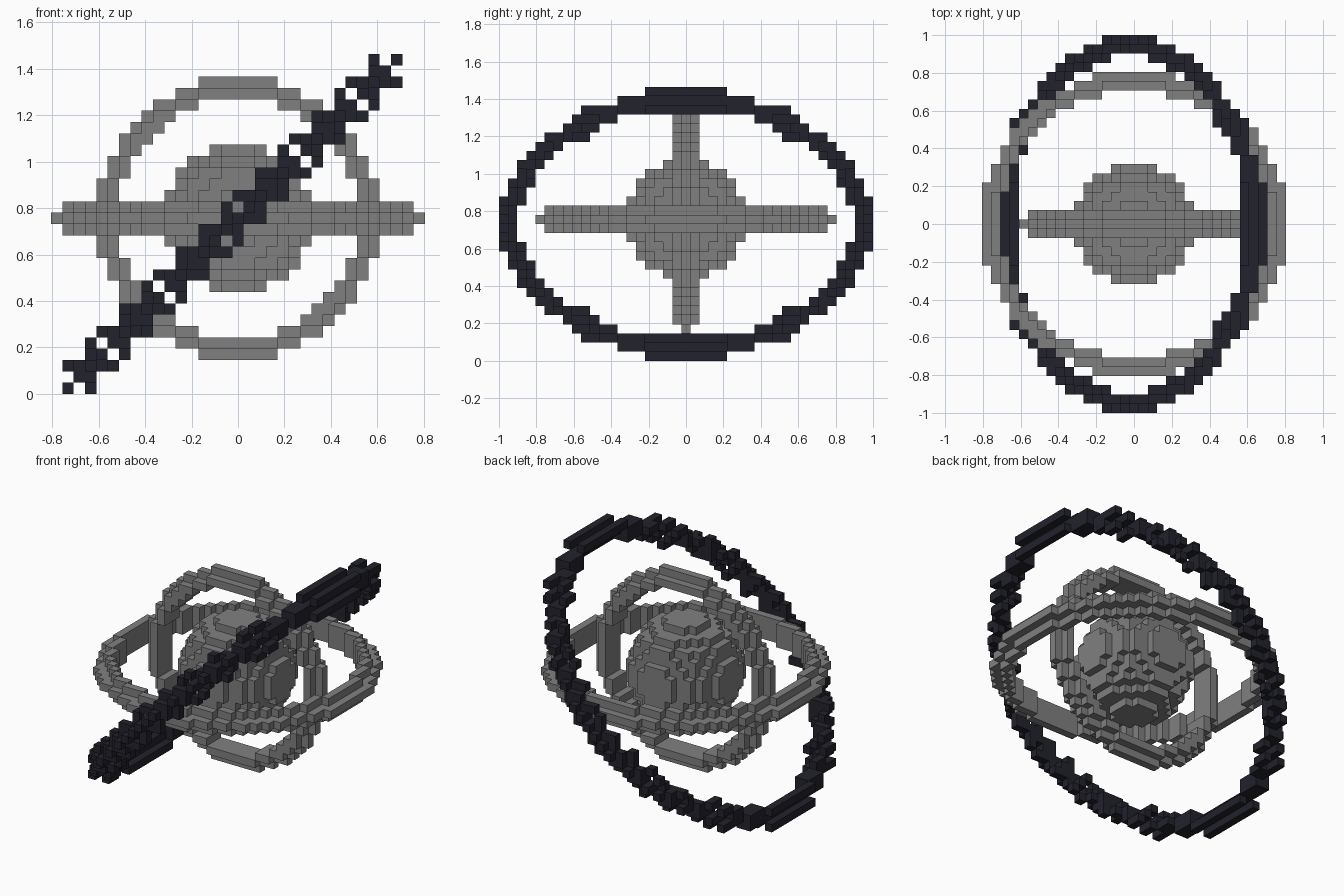
import bpy
import bmesh
import math
from mathutils import Vector

cube = bpy.data.objects.get("Cube")
if cube:
    bpy.data.objects.remove(cube, do_unlink=True)

CELL = 2 / 41          # edge of one block
MIDDLE = 15            # block layer that holds the shared centre


def make_material(name, rgb):
    mat = bpy.data.materials.new(name)
    mat.use_nodes = True
    color = (*rgb, 1.0)
    mat.diffuse_color = color
    mat.node_tree.nodes["Principled BSDF"].inputs["Base Color"].default_value = color
    return mat


grey = make_material("mid_grey", (0.216, 0.216, 0.216))
dark = make_material("dark_navy", (0.016, 0.016, 0.025))


def ball_cells(radius):
    n = range(-int(radius), int(radius) + 1)
    return {(x, y, z) for x in n for y in n for z in n
            if x * x + y * y + z * z <= radius * radius}


def ring_cells(radius):
    """Three layers deep, with the middle layer standing one block proud."""
    n = range(-int(radius), int(radius) + 1)
    cells = set()
    for layer in (-1, 0, 1):
        outer = radius - abs(layer)
        cells |= {(a, b, layer) for a in n for b in n
                  if radius - 2 < math.hypot(a, b) <= outer}
    return cells


def tilt(cells, degrees):
    """Turn cells about the y axis and snap them back onto the block grid."""
    c, s = math.cos(math.radians(degrees)), math.sin(math.radians(degrees))
    return {(math.floor(x * c - z * s), y, math.floor(x * s + z * c))
            for x, y, z in cells}


def build_blocks(name, cells, mat):
    """Make the outer faces of a set of unit blocks."""
    bm = bmesh.new()
    corners = {}

    def corner(p):
        key = tuple(round(v * 2) for v in p)
        if key not in corners:
            corners[key] = bm.verts.new((p.x * CELL, p.y * CELL,
                                         (p.z + MIDDLE + 0.5) * CELL))
        return corners[key]

    for cell in sorted(cells):
        for axis in range(3):
            for sign in (-1, 1):
                normal = Vector((0, 0, 0))
                normal[axis] = sign
                centre = Vector(cell)
                if tuple(int(v) for v in centre + normal) in cells:
                    continue
                u = Vector((0, 0, 0))
                u[(axis + 1) % 3] = 0.5
                v = normal.cross(u)
                mid = centre + normal / 2
                bm.faces.new([corner(mid + d) for d in (-u - v, u - v, u + v, v - u)])

    mesh = bpy.data.meshes.new(name)
    bm.to_mesh(mesh)
    bm.free()
    mesh.materials.append(mat)
    obj = bpy.data.objects.new(name, mesh)
    bpy.context.collection.objects.link(obj)
    return obj


# Central ball
build_blocks("core_ball", ball_cells(6.5), grey)

# Upright inner ring, facing the front
build_blocks("upright_ring", {(a, c, b) for a, b, c in ring_cells(12.5)}, grey)

# Level middle ring
build_blocks("level_ring", ring_cells(16.5), grey)

# Tilted outer ring, a hair past the diagonal so that ties snap one way
build_blocks("tilted_ring", tilt(ring_cells(20.5), 45.001), dark)
